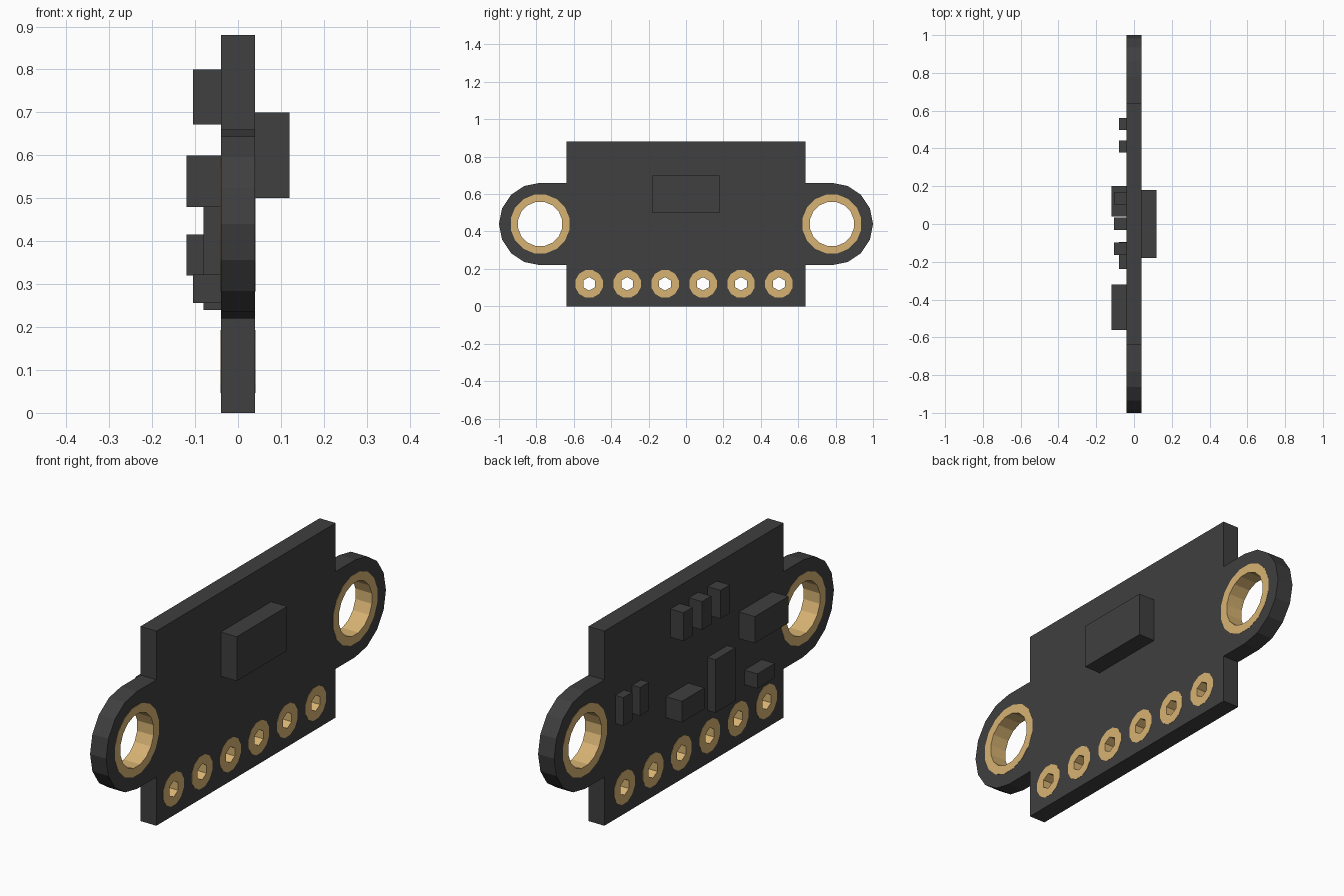
import bpy, bmesh
from math import sin, cos, pi, radians

if "Cube" in bpy.data.objects:
    bpy.data.objects.remove(bpy.data.objects["Cube"])

T = 0.04  # half thickness of the board


def material(name, rgb):
    m = bpy.data.materials.new(name)
    m.diffuse_color = (*rgb, 1)
    m.use_nodes = True
    m.node_tree.nodes["Principled BSDF"].inputs["Base Color"].default_value = m.diffuse_color
    return m


DARK = material("dark_board", (0.05, 0.05, 0.05))
GOLD = material("gold_plating", (0.68, 0.45, 0.17))


def ring(cy, cz, r, n, phase=0.0):
    return [(cy + r * cos(phase + 2 * pi * i / n),
             cz + r * sin(phase + 2 * pi * i / n)) for i in range(n)]


def plate(name, loops, half, mat):
    """Extrude (y, z) outlines along x; inner loops become holes."""
    cu = bpy.data.curves.new(name, 'CURVE')
    cu.dimensions, cu.fill_mode, cu.extrude = '2D', 'BOTH', half
    for pts in loops:
        sp = cu.splines.new('POLY')
        sp.points.add(len(pts) - 1)
        for p, (y, z) in zip(sp.points, pts):
            p.co = (y, z, 0, 1)
        sp.use_cyclic_u = True
        sp.use_smooth = False
    ob = bpy.data.objects.new(name, cu)
    bpy.context.collection.objects.link(ob)
    ob.rotation_euler = (radians(90), 0, radians(90))
    bpy.ops.object.select_all(action='DESELECT')
    ob.select_set(True)
    bpy.context.view_layer.objects.active = ob
    bpy.ops.object.convert(target='MESH')
    ob = bpy.context.object
    bm = bmesh.new()
    bm.from_mesh(ob.data)
    bmesh.ops.remove_doubles(bm, verts=bm.verts, dist=1e-4)
    bmesh.ops.recalc_face_normals(bm, faces=bm.faces)
    for f in bm.faces:
        f.smooth = False
    bm.to_mesh(ob.data)
    bm.free()
    ob.data.materials.clear()
    ob.data.materials.append(mat)


def component(name, y0, y1, z0, z1, height, side=-1):
    """Box standing on the +x or -x face of the board."""
    bpy.ops.mesh.primitive_cube_add(
        size=1, location=(side * (T + height / 2), (y0 + y1) / 2, (z0 + z1) / 2))
    ob = bpy.context.object
    ob.name = name
    ob.scale = (height, y1 - y0, z1 - z0)
    ob.data.materials.append(DARK)


# Gold plated holes: (name, y, z, outer radius, outer sides, inner radius, inner sides)
holes = [("mount_ring_left", -0.78, 0.44, 0.16, 16, 0.12, 16),
         ("mount_ring_right", 0.78, 0.44, 0.16, 16, 0.12, 16)]
holes += [(f"pin_pad_{i + 1}", -0.518 + 0.203 * i, 0.12, 0.076, 12, 0.036, 6)
          for i in range(6)]

# Board outline with a rounded ear on each side
ear = [(0.78 + 0.22 * cos(a), 0.44 + 0.22 * sin(a))
       for a in (-pi / 2 + pi * i / 8 for i in range(9))]
half = [(0.64, 0.0), (0.64, 0.22)] + ear + [(0.64, 0.66), (0.64, 0.88)]
outline = half + [(-y, z) for y, z in reversed(half)]
plate("circuit_board",
      [outline] + [ring(y, z, ro, n, pi / n) for _, y, z, ro, n, _, _ in holes],
      T, DARK)

# Gold rings fill the cut-outs and stand barely proud of the board
for name, y, z, ro, n, ri, m in holes:
    plate(name, [ring(y, z, ro, n, pi / n), ring(y, z, ri, m, pi / m)], T + 0.001, GOLD)

# Sensor chip on the +x face
component("sensor_chip", -0.18, 0.18, 0.5, 0.7, 0.08, side=1)

# Small parts on the -x face
for i in range(3):
    y = 0.135 - 0.1325 * i
    component(f"top_capacitor_{i + 1}", y - 0.033, y + 0.033, 0.672, 0.8, 0.065)
for i in range(2):
    y = 0.53 - 0.12 * i
    component(f"side_resistor_{i + 1}", y - 0.032, y + 0.032, 0.432, 0.56, 0.04)
component("regulator", -0.56, -0.32, 0.48, 0.6, 0.08)
component("transistor", 0.04, 0.2, 0.32, 0.416, 0.08)
component("resistor_array", -0.238, -0.096, 0.24, 0.48, 0.04)
component("low_capacitor", -0.485, -0.36, 0.256, 0.322, 0.065)
